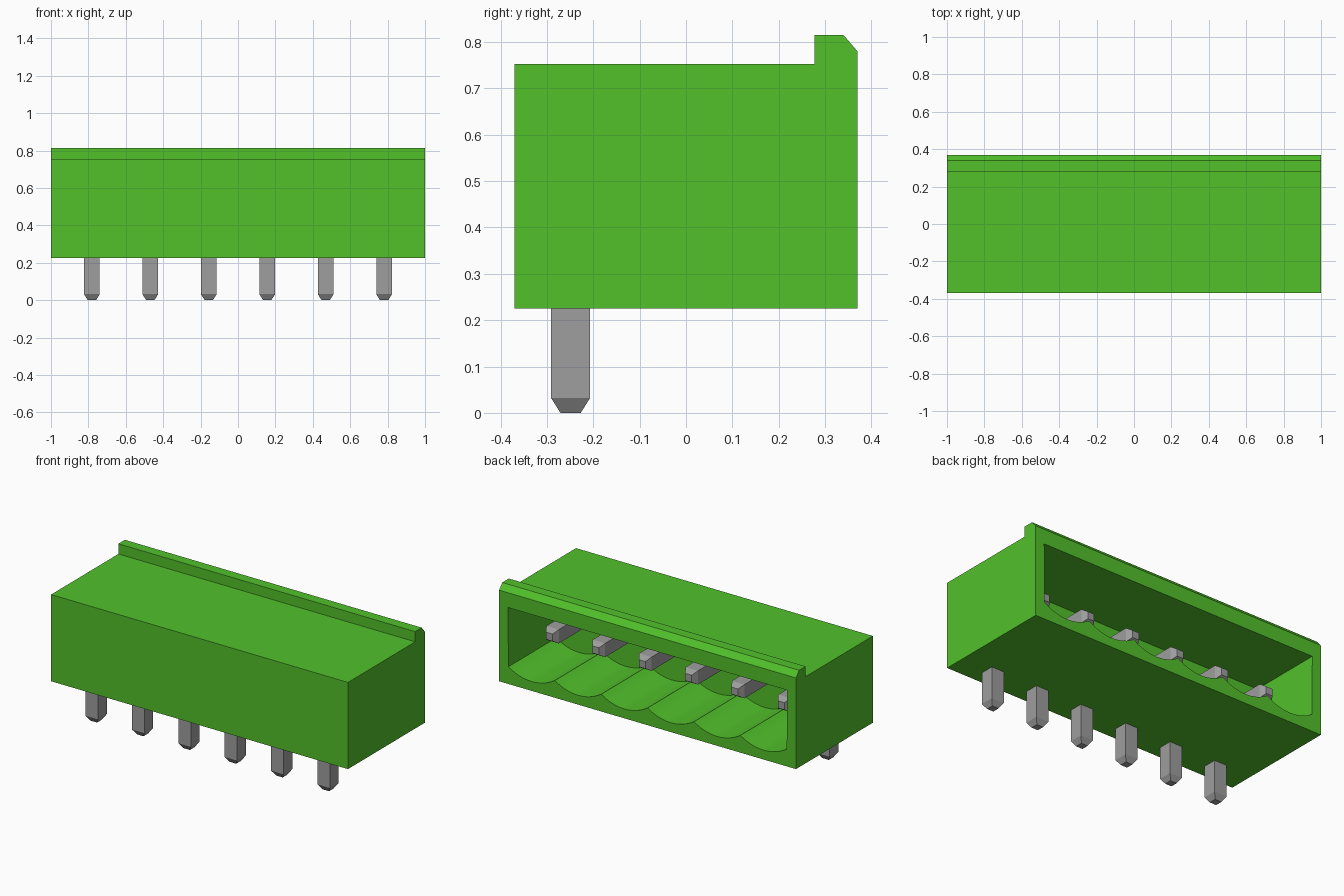
import bpy, bmesh, math

cube = bpy.data.objects.get("Cube")
if cube:
    bpy.data.objects.remove(cube, do_unlink=True)


def make_material(name, rgb, metallic=0.0):
    mat = bpy.data.materials.new(name)
    mat.use_nodes = True
    mat.diffuse_color = (*rgb, 1)
    bsdf = mat.node_tree.nodes["Principled BSDF"]
    bsdf.inputs["Base Color"].default_value = (*rgb, 1)
    return mat


green = make_material("green plastic", (0.084, 0.533, 0.024))
grey = make_material("grey metal", (0.342, 0.342, 0.342))


def loft(name, rings, mat):
    """Join rings of equal length into a closed solid."""
    bm = bmesh.new()
    loops = [[bm.verts.new(p) for p in ring] for ring in rings]
    for a, b in zip(loops, loops[1:]):
        for i in range(len(a)):
            j = (i + 1) % len(a)
            bm.faces.new((a[i], a[j], b[j], b[i]))
    bm.faces.new(loops[0])
    bm.faces.new(loops[-1])
    bmesh.ops.recalc_face_normals(bm, faces=bm.faces[:])
    mesh = bpy.data.meshes.new(name)
    bm.to_mesh(mesh)
    bm.free()
    mesh.materials.append(mat)
    obj = bpy.data.objects.new(name, mesh)
    bpy.context.collection.objects.link(obj)
    return obj


PINS, PITCH = 6, 0.3125
pin_xs = [(i - (PINS - 1) / 2) * PITCH for i in range(PINS)]

# Housing: side profile with the raised, chamfered rear lip
side = [(-0.37, 0.225), (0.37, 0.225), (0.37, 0.78), (0.34, 0.815),
        (0.277, 0.815), (0.277, 0.753), (-0.37, 0.753)]
housing = loft("housing", [[(x, y, z) for y, z in side] for x in (-1, 1)], green)

# Socket: opening at the back with one round trough under each pin
half, sag, floor, steps = PITCH / 2, 0.048, 0.33, 12
radius = (half ** 2 + sag ** 2) / (2 * sag)
spread = math.asin(half / radius)
outline = [(0.94, 0.69), (-0.94, 0.69)]
for n, x in enumerate(pin_xs):
    for k in range(0 if n == 0 else 1, steps + 1):
        a = spread * (2 * k / steps - 1)
        outline.append((x + radius * math.sin(a),
                        floor - sag + radius * (1 - math.cos(a))))
cutter = loft("socket_cutter",
              [[(x, y, z) for x, z in outline] for y in (-0.09, 0.5)], green)
cutter.hide_render = True

cut = housing.modifiers.new("socket", "BOOLEAN")
cut.operation = "DIFFERENCE"
cut.solver = "EXACT"
cut.object = cutter
bpy.context.view_layer.objects.active = housing
housing.select_set(True)
bpy.ops.object.modifier_apply(modifier=cut.name)
bpy.data.objects.remove(cutter, do_unlink=True)
bpy.ops.object.shade_smooth_by_angle(angle=math.radians(25))

# Pins: square bar bent once, tapered at both ends
w, py, pz, tip = 0.042, -0.249, 0.49, 0.2
# Each section: y, z, sideways direction in y and z, size
path = [(py, 0, 1, 0, 0.52), (py, 0.032, 1, 0, 1), (py, pz, 1, -1, 1),
        (tip - 0.032, pz, 0, -1, 1), (tip, pz, 0, -1, 0.52)]
for n, x in enumerate(pin_xs):
    rings = []
    for y, z, ny, nz, s in path:
        r = w * s
        rings.append([(x + u * r, y + v * r * ny, z + v * r * nz)
                      for u, v in ((-1, -1), (1, -1), (1, 1), (-1, 1))])
    loft(f"pin_{n + 1}", rings, grey)
